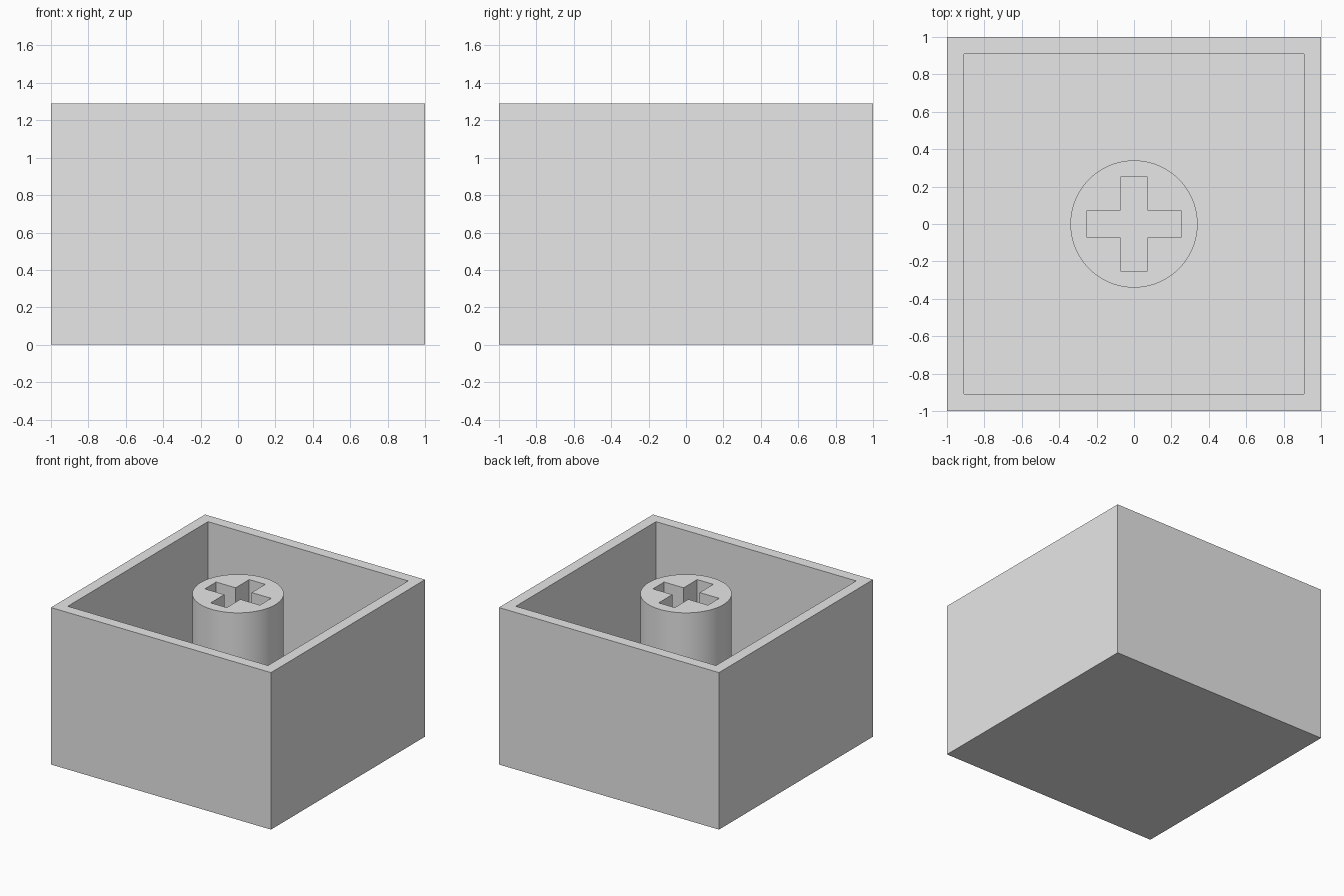
import bpy
import bmesh
import math

WIDTH, HEIGHT = 2.0, 1.29
WALL, FLOOR = 0.09, 0.09
STEM_RADIUS = 0.34
ARM, HALF_SLOT = 0.25, 0.073

cube = bpy.data.objects.get("Cube")
if cube:
    bpy.data.objects.remove(cube, do_unlink=True)

grey = bpy.data.materials.new("light_grey")
grey.use_nodes = True
colour = (0.8, 0.8, 0.8, 1.0)
grey.diffuse_color = colour
grey.node_tree.nodes["Principled BSDF"].inputs["Base Color"].default_value = colour


def finish(name, bm):
    bmesh.ops.recalc_face_normals(bm, faces=bm.faces)
    mesh = bpy.data.meshes.new(name)
    bm.to_mesh(mesh)
    bm.free()
    mesh.materials.append(grey)
    obj = bpy.data.objects.new(name, mesh)
    bpy.context.collection.objects.link(obj)
    return obj


# Open square shell: inset the top of a block and sink it to the floor
bm = bmesh.new()
bmesh.ops.create_cube(bm, size=1)
bmesh.ops.scale(bm, vec=(WIDTH, WIDTH, HEIGHT), verts=bm.verts)
bmesh.ops.translate(bm, vec=(0, 0, HEIGHT / 2), verts=bm.verts)
top = max(bm.faces, key=lambda f: f.calc_center_median().z)
bmesh.ops.inset_individual(bm, faces=[top], thickness=WALL, use_even_offset=True)
cavity = bmesh.ops.extrude_discrete_faces(bm, faces=[top])["faces"][0]
bmesh.ops.translate(bm, vec=(0, 0, FLOOR - HEIGHT), verts=cavity.verts)
finish("cap_shell", bm)


# Round stem with a cross-shaped socket
def loop(bm, points):
    verts = [bm.verts.new((x, y, HEIGHT)) for x, y in points]
    return [bm.edges.new((v, verts[i - 1])) for i, v in enumerate(verts)]


bm = bmesh.new()
sides = 96
circle = [(STEM_RADIUS * math.cos(math.tau * i / sides),
           STEM_RADIUS * math.sin(math.tau * i / sides)) for i in range(sides)]
cross = []
x_y = [(ARM, -HALF_SLOT), (ARM, HALF_SLOT), (HALF_SLOT, HALF_SLOT)]
for quarter in range(4):
    cross += x_y
    x_y = [(-y, x) for x, y in x_y]
rims = loop(bm, circle) + loop(bm, cross)
bmesh.ops.triangle_fill(bm, use_beauty=True, use_dissolve=False,
                        edges=rims, normal=(0, 0, 1))
walls = bmesh.ops.extrude_edge_only(bm, edges=rims)["geom"]
bmesh.ops.translate(bm, vec=(0, 0, FLOOR - HEIGHT),
                    verts=[g for g in walls if isinstance(g, bmesh.types.BMVert)])
stem = finish("cross_socket_stem", bm)

bpy.ops.object.select_all(action="DESELECT")
stem.select_set(True)
bpy.context.view_layer.objects.active = stem
bpy.ops.object.shade_smooth_by_angle(angle=math.radians(30))
